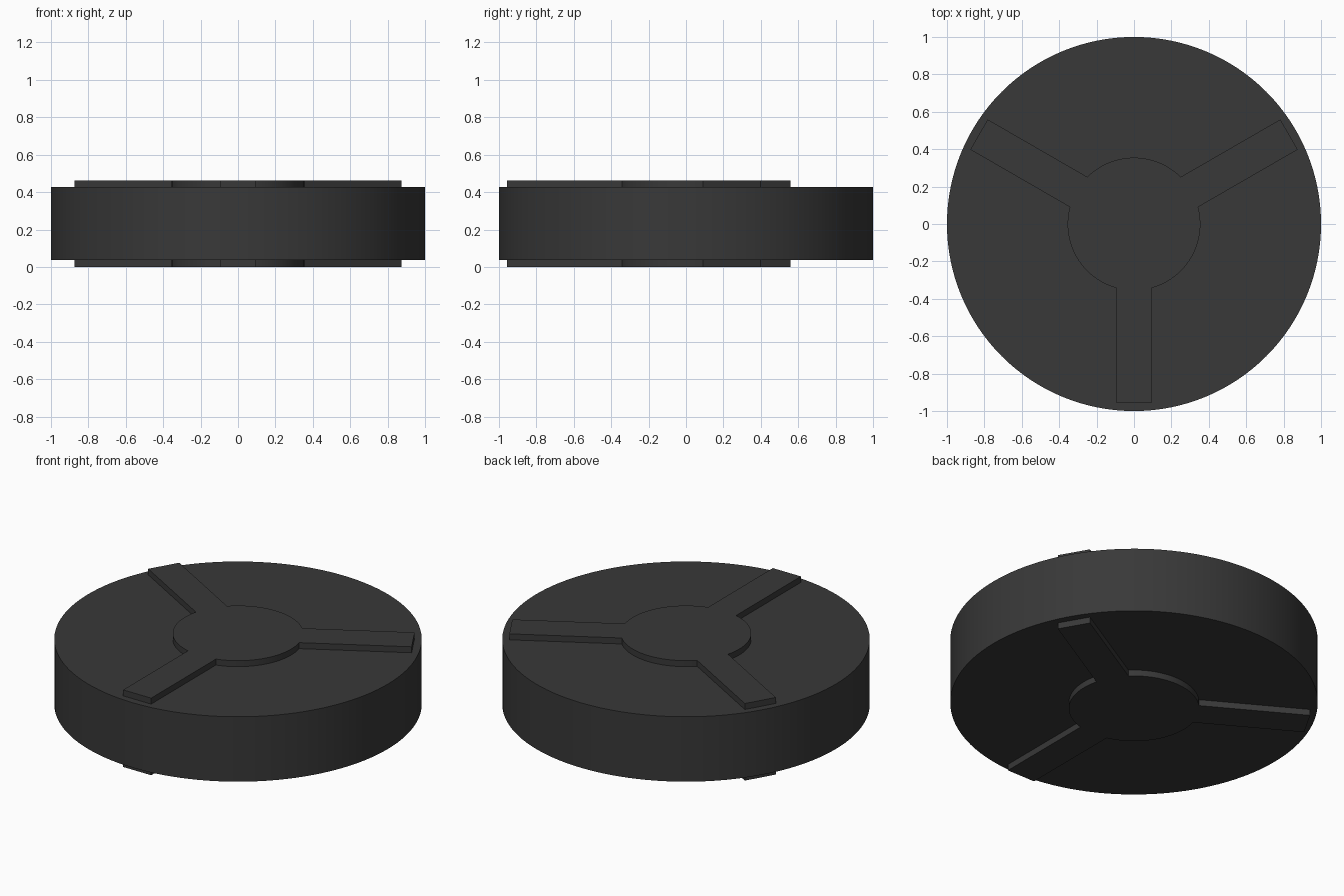
import bpy, bmesh, math

if "Cube" in bpy.data.objects:
    bpy.data.objects.remove(bpy.data.objects["Cube"])

R, DISC_BOTTOM, DISC_TOP, HEIGHT = 1.0, 0.037, 0.427, 0.463
HUB_R, SPOKE_HALF, SPOKE_END = 0.355, 0.093, 0.957

rubber = bpy.data.materials.new("black rubber")
rubber.diffuse_color = (0.04, 0.04, 0.04, 1)
rubber.use_nodes = True
rubber.node_tree.nodes["Principled BSDF"].inputs["Base Color"].default_value = rubber.diffuse_color


def prism(name, outline, z0, z1):
    """Extrude a flat outline from z0 up to z1."""
    bm = bmesh.new()
    face = bm.faces.new([bm.verts.new((x, y, z0)) for x, y in outline])
    ext = bmesh.ops.extrude_face_region(bm, geom=[face], use_keep_orig=True)
    verts = [g for g in ext["geom"] if isinstance(g, bmesh.types.BMVert)]
    bmesh.ops.translate(bm, verts=verts, vec=(0, 0, z1 - z0))
    bmesh.ops.recalc_face_normals(bm, faces=bm.faces)
    mesh = bpy.data.meshes.new(name)
    bm.to_mesh(mesh)
    bm.free()
    mesh.materials.append(rubber)
    obj = bpy.data.objects.new(name, mesh)
    bpy.context.collection.objects.link(obj)
    bpy.ops.object.select_all(action="DESELECT")
    obj.select_set(True)
    bpy.context.view_layer.objects.active = obj
    bpy.ops.object.shade_smooth_by_angle(angle=math.radians(30))
    return obj


# Thick round body
circle = [(R * math.cos(a), R * math.sin(a))
          for a in (2 * math.pi * i / 128 for i in range(128))]
prism("disc_body", circle, DISC_BOTTOM, DISC_TOP)

# Three-spoked hub outline: each spoke's end, then the hub arc to the next spoke
outline = []
join = math.asin(SPOKE_HALF / HUB_R)
for k in range(3):
    a = math.radians(-90 + 120 * k)
    c, s = math.cos(a), math.sin(a)
    for side in (-SPOKE_HALF, SPOKE_HALF):
        outline.append((SPOKE_END * c - side * s, SPOKE_END * s + side * c))
    steps = 20
    for i in range(steps + 1):
        t = a + join + (2 * math.pi / 3 - 2 * join) * i / steps
        outline.append((HUB_R * math.cos(t), HUB_R * math.sin(t)))

# Raised spoke plates on both faces, slightly sunk into the body
prism("top_spoke_plate", outline, DISC_TOP - 0.002, HEIGHT)
prism("bottom_spoke_plate", outline, 0.0, DISC_BOTTOM + 0.002)
